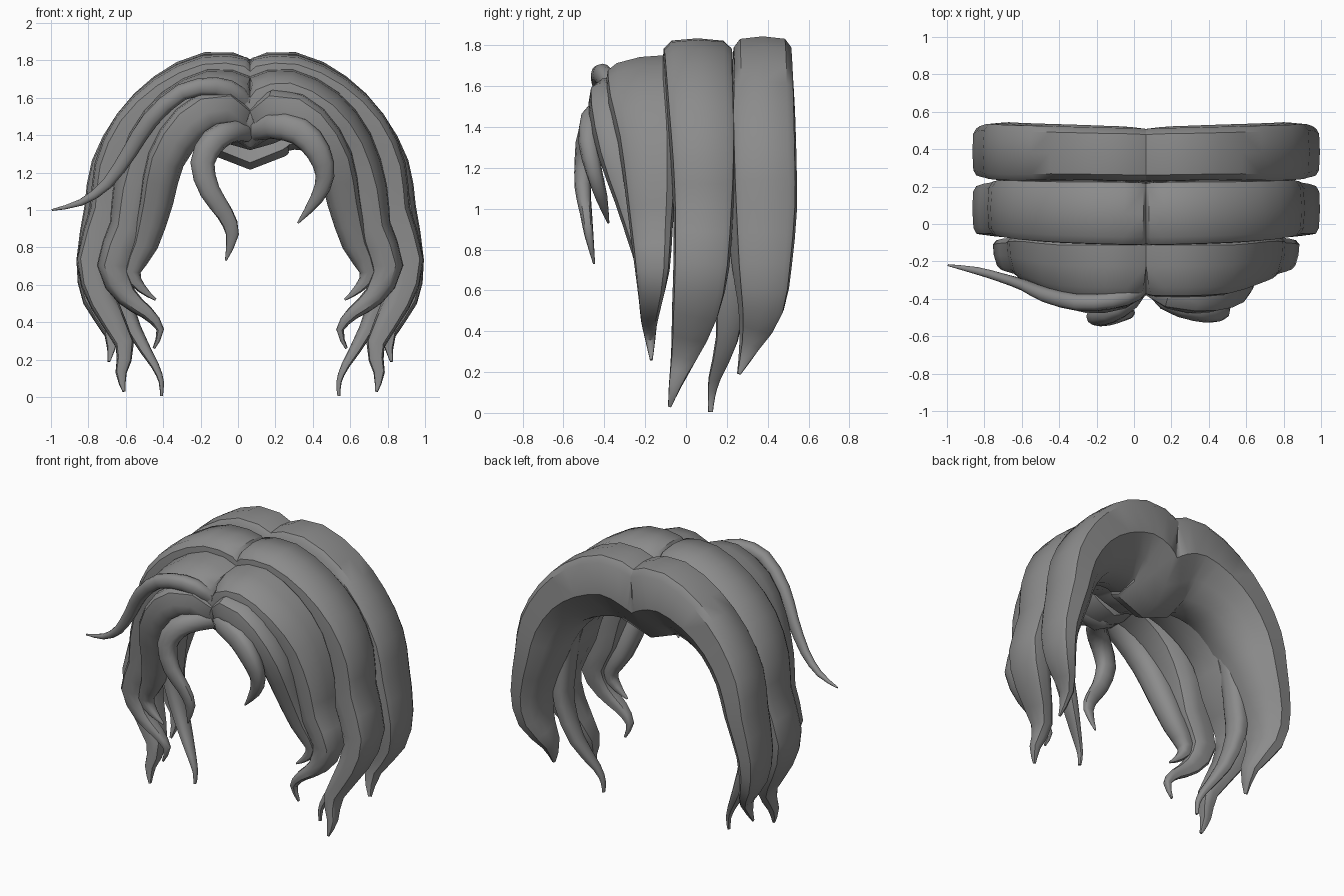
import bpy, bmesh, math
from mathutils import Vector

MID = 0.065    # x of the parting
SIDES = 12

hair = bpy.data.materials.new("hair_grey")
hair.diffuse_color = (0.26, 0.26, 0.26, 1)


def smooth_path(rows):
    """Insert one Catmull-Rom point between each pair of rows."""
    out = []
    for i in range(len(rows) - 1):
        a, b, c, d = (rows[max(0, min(len(rows) - 1, i + k))] for k in (-1, 0, 1, 2))
        out.append(b)
        out.append([(9 * (q + r) - p - s) / 16 for p, q, r, s in zip(a, b, c, d)])
    return out + [rows[-1]]


def lock(name, rows, mirrored=True, boxy=0.5, square=0.8, lean=0.0, tilt=0.0):
    """Sweep a flattened section along rows of x, y, z, half width, half thickness.
    lean shifts the inner side forward, tilt lowers the front outer edge."""
    rows = smooth_path(rows)
    pts = [Vector(r[:3]) for r in rows]
    bm = bmesh.new()
    rings = []
    for i, (p, r) in enumerate(zip(pts, rows)):
        t = (pts[min(i + 1, len(pts) - 1)] - pts[max(i - 1, 0)]).normalized()
        if i == 0 and mirrored:
            t = Vector((1, 0, 0))          # root lies flat on the parting
        w = Vector((0, 1, 0))
        w = (w - t * w.dot(t)).normalized()
        n = t.cross(w)
        ring = []
        for k in range(SIDES):
            a = math.tau * k / SIDES
            c, s = math.cos(a), math.sin(a)
            c = math.copysign(abs(c) ** square, c) if abs(c) > 1e-6 else 0
            s = s ** boxy * (1 + tilt * c) if s > 1e-6 else s   # fuller outside
            shift = lean * min(s, 0) * r[4]
            v = p + w * (c * r[3] + shift) + n * s * r[4]
            if mirrored:
                v.x = max(v.x, 0)          # never cross the parting
            ring.append(bm.verts.new(v))
        rings.append(ring)
    for a, b in zip(rings, rings[1:]):
        for k in range(SIDES):
            j = (k + 1) % SIDES
            bm.faces.new((a[k], a[j], b[j], b[k]))
    bm.faces.new(rings[-1])
    if not mirrored:
        bm.faces.new(rings[0][::-1])
    bmesh.ops.recalc_face_normals(bm, faces=bm.faces)
    me = bpy.data.meshes.new(name)
    bm.to_mesh(me)
    bm.free()
    me.materials.append(hair)
    ob = bpy.data.objects.new(name, me)
    bpy.context.collection.objects.link(ob)
    if mirrored:
        ob.location.x = MID
        ob.modifiers.new("mirror", 'MIRROR')
    bpy.ops.object.select_all(action='DESELECT')
    ob.select_set(True)
    bpy.context.view_layer.objects.active = ob
    bpy.ops.object.shade_smooth_by_angle(angle=math.radians(40))


# Large paired locks, from back to front
lock("back_lock", [
    (0, .365, 1.50, .13, .285), (.08, .37, 1.55, .148, .28), (.22, .375, 1.58, .15, .265),
    (.41, .38, 1.515, .152, .225), (.575, .38, 1.39, .157, .185), (.70, .385, 1.20, .157, .16),
    (.76, .39, .99, .153, .13), (.83, .385, .72, .133, .10), (.82, .375, .52, .105, .075),
    (.74, .32, .34, .05, .04), (.755, .26, .19, .008, .008)], boxy=.33, square=.45, lean=.7)
lock("middle_lock", [
    (0, .055, 1.555, .17, .235), (.08, .055, 1.59, .178, .235), (.22, .06, 1.605, .178, .225),
    (.41, .065, 1.53, .173, .205), (.58, .075, 1.39, .168, .18), (.69, .085, 1.20, .158, .15),
    (.735, .085, .98, .147, .125), (.83, .075, .72, .137, .10), (.78, .045, .5, .115, .075),
    (.67, -.01, .28, .065, .05), (.69, -.055, .13, .03, .03), (.675, -.08, .03, .008, .008)],
    boxy=.35, square=.5)
lock("inner_lock", [
    (.52, .2, 1.4, .08, .06), (.66, .22, 1.1, .08, .07), (.70, .22, .8, .08, .06),
    (.70, .22, .6, .075, .05), (.62, .2, .36, .055, .04), (.51, .14, .17, .03, .022),
    (.475, .125, .08, .018, .014), (.475, .12, 0.005, .012, .008)])
lock("side_lock", [
    (0, -.22, 1.50, .16, .165), (.08, -.225, 1.56, .17, .165), (.2, -.225, 1.59, .172, .155),
    (.38, -.22, 1.5, .165, .15),
    (.52, -.19, 1.33, .145, .14), (.61, -.175, 1.1, .125, .12), (.65, -.17, .9, .105, .10),
    (.73, -.165, .7, .085, .085), (.66, -.175, .54, .055, .055), (.55, -.18, .45, .04, .035),
    (.48, -.175, .36, .025, .02), (.515, -.17, .26, .007, .007)], tilt=.2, square=.6)
lock("temple_lock", [
    (0, -.25, 1.43, .10, .11), (.15, -.35, 1.54, .11, .11), (.32, -.365, 1.46, .11, .11),
    (.45, -.33, 1.27, .10, .10), (.50, -.26, 1.05, .09, .09), (.56, -.2, .82, .075, .07),
    (.63, -.18, .67, .05, .045), (.58, -.18, .58, .03, .025), (.505, -.18, .52, .006, .006)])

# Loose fringe locks
lock("left_fringe", [
    (.06, -.28, 1.41, .05, .05), (-.03, -.40, 1.42, .065, .06), (-.13, -.47, 1.37, .06, .07),
    (-.19, -.495, 1.25, .05, .065), (-.15, -.505, 1.1, .04, .055), (-.07, -.49, .98, .03, .045),
    (-.03, -.475, .87, .022, .035), (-.065, -.45, .73, .005, .005)], False, .8)
lock("right_fringe", [
    (.07, -.28, 1.41, .05, .05), (.18, -.40, 1.45, .065, .07), (.33, -.46, 1.42, .06, .075),
    (.43, -.475, 1.31, .05, .065), (.465, -.45, 1.18, .04, .05), (.42, -.415, 1.06, .03, .035),
    (.32, -.38, .93, .005, .005)], False, .8)
lock("flyaway_lock", [
    (.07, -.28, 1.5, .04, .05), (.0, -.37, 1.61, .045, .055), (-.12, -.41, 1.66, .045, .05),
    (-.3, -.42, 1.63, .045, .045), (-.47, -.38, 1.48, .04, .045), (-.58, -.33, 1.31, .03, .04),
    (-.7, -.29, 1.14, .025, .03), (-.84, -.25, 1.04, .02, .018), (-.995, -.22, 1.0, .005, .005)],
    False, .8)
